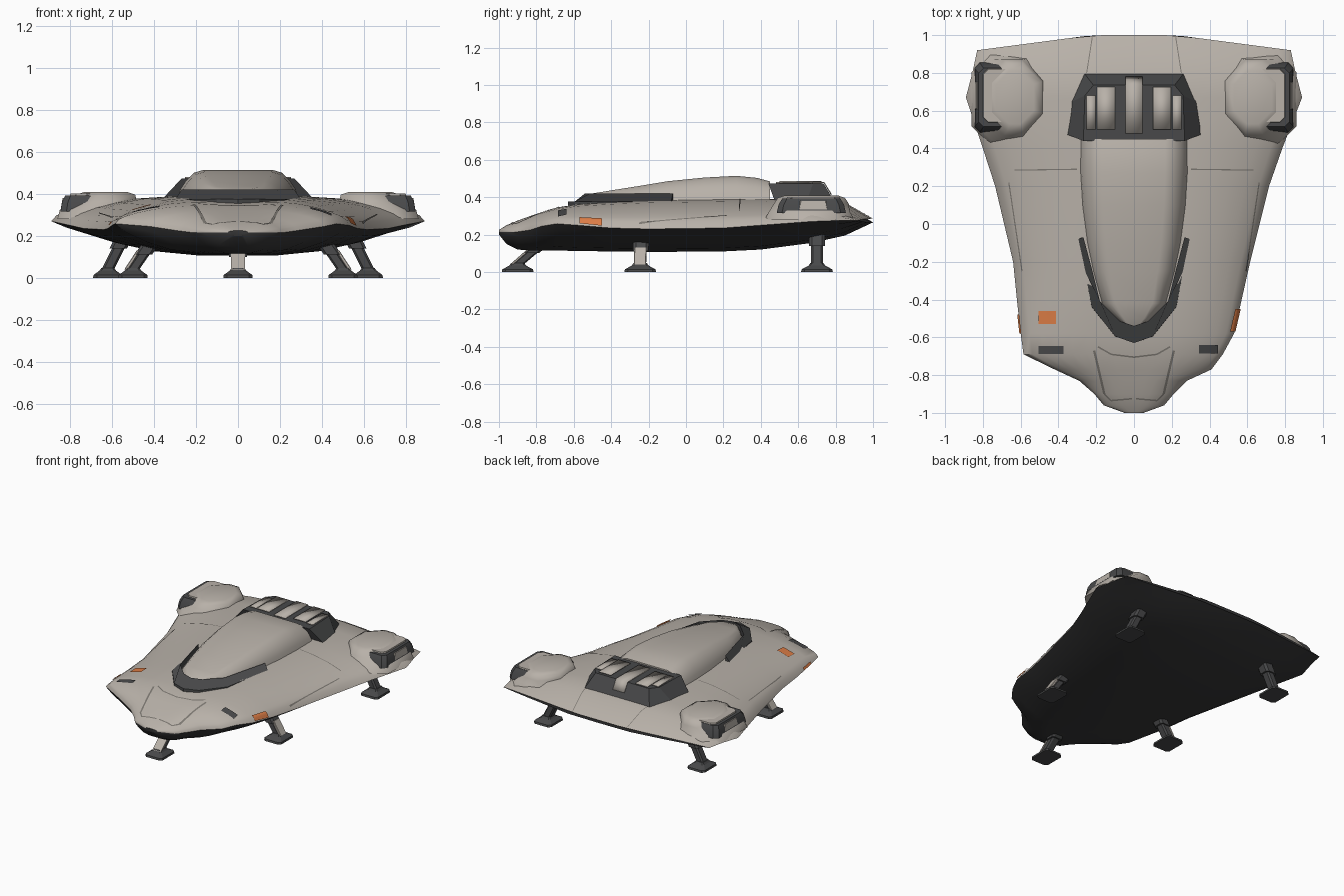
import bpy, bmesh
from mathutils import Vector

cube = bpy.data.objects.get("Cube")
if cube:
    bpy.data.objects.remove(cube, do_unlink=True)


def material(name, rgb):
    m = bpy.data.materials.new(name)
    m.use_nodes = True
    m.diffuse_color = (*rgb, 1)
    bsdf = next(n for n in m.node_tree.nodes if n.type == 'BSDF_PRINCIPLED')
    bsdf.inputs["Base Color"].default_value = (*rgb, 1)
    bsdf.inputs["Roughness"].default_value = 0.7
    return m


LIGHT = material("warm grey hull", (0.48, 0.44, 0.395))
DARK = material("charcoal underside", (0.038, 0.038, 0.039))
TRIM = material("dark grey trim", (0.065, 0.066, 0.068))
SEAM = material("panel seam", (0.2, 0.185, 0.165))
ORANGE = material("orange marker", (0.7, 0.2, 0.06))


def build(name, verts, faces, mats, rule=None, angle=0.6):
    bm = bmesh.new()
    vs = [bm.verts.new(v) for v in verts]
    for f in faces:
        bm.faces.new([vs[i] for i in f])
    bmesh.ops.recalc_face_normals(bm, faces=bm.faces)
    bm.normal_update()
    for f in bm.faces:
        f.material_index = rule(f) if rule else 0
    me = bpy.data.meshes.new(name)
    bm.to_mesh(me)
    bm.free()
    for m in mats:
        me.materials.append(m)
    me.shade_smooth()
    me.set_sharp_from_angle(angle=angle)
    ob = bpy.data.objects.new(name, me)
    bpy.context.collection.objects.link(ob)
    return ob


def loft(name, rings, mats, rule=None, angle=0.6):
    """Closed rings of equal length, bridged in order and capped."""
    n = len(rings[0])
    faces = [(r * n + i, r * n + (i + 1) % n, (r + 1) * n + (i + 1) % n, (r + 1) * n + i)
             for r in range(len(rings) - 1) for i in range(n)]
    last = (len(rings) - 1) * n
    faces += [tuple(range(n)), tuple(range(last, last + n))]
    return build(name, [p for ring in rings for p in ring], faces, mats, rule, angle)


def mix(a, b, t):
    return a + (b - a) * t


# Hull stations: y, right (-x) width, left (+x) width, rim z, deck z, belly z
STATIONS = [
    (-1, .05, .05, .215, .225, .2), (-.96, .16, .16, .215, .25, .15),
    (-.9, .21, .21, .215, .275, .12), (-.83, .29, .28, .225, .3, .115),
    (-.77, .42, .41, .245, .32, .115), (-.69, .585, .47, .258, .345, .115),
    (-.58, .6, .53, .25, .362, .112), (-.4, .62, .57, .235, .375, .11),
    (-.2, .64, .615, .23, .384, .107), (.2, .735, .715, .235, .39, .11),
    (.4, .8, .785, .25, .39, .12), (.67, .89, .89, .27, .388, .155),
    (.85, .855, .855, .275, .37, .195), (1, .83, .83, .275, .285, .265)]
DECK = [(0, 1), (.2, 1), (.4, .98), (.55, .91), (.7, .77), (.82, .6), (.92, .4), (.97, .24), (1, 0)]
BELLY = [(.92, .26), (.75, .6), (.55, .86), (.3, 1), (0, 1)]


def lookup(table, t):
    for a, b in zip(table, table[1:]):
        if t <= b[0]:
            k = (t - a[0]) / (b[0] - a[0])
            return [mix(p, q, k) for p, q in zip(a, b)]
    return list(table[-1])


def hull_point(u, y, top=True, lift=0):
    """Point on the hull at signed width fraction u and station y."""
    _, wr, wl, rim, deck, belly = lookup(STATIONS, y)
    x = u * (wl if u > 0 else wr)
    curve = DECK if top else sorted(BELLY + [(1, 0)])
    z = mix(rim, deck if top else belly, lookup(curve, abs(u))[1])
    sweep = max(0, abs(x) - .22) / .61 * max(0, y - .67) / .33
    return (x + lift * u, y - .08 * sweep, z + lift)


top_u = [-d[0] for d in reversed(DECK)] + [d[0] for d in DECK[1:]]
low_u = [b[0] for b in BELLY] + [-b[0] for b in reversed(BELLY[:-1])]
loft("hull", [[hull_point(u, s[0]) for u in top_u] + [hull_point(u, s[0], False) for u in low_u]
              for s in STATIONS], [LIGHT, DARK], lambda f: int(f.normal.z < .02))


def plate(name, mat, corners, lift=.006, n=6):
    """Thin skin draped on the deck; corners are (x, y) in loop order."""
    a, b, c, d = [Vector(p) for p in corners]
    verts = []
    for j in range(n + 1):
        for i in range(n + 1):
            p = a.lerp(b, i / n).lerp(d.lerp(c, i / n), j / n)
            width = lookup(STATIONS, p.y)[2 if p.x > 0 else 1]
            verts.append(hull_point(max(-1, min(1, p.x / width)), p.y, lift=lift))
    m = n + 1
    faces = [(j * m + i, j * m + i + 1, j * m + m + i + 1, j * m + m + i)
             for j in range(n) for i in range(n)]
    build(name, verts, faces, [mat])


def box_plate(name, mat, x0, x1, y0, y1):
    plate(name, mat, [(x0, y0), (x1, y0), (x1, y1), (x0, y1)])


def seam(name, a, b, w=.008):
    a, b = Vector(a), Vector(b)
    side = Vector((a.y - b.y, b.x - a.x)).normalized() * w / 2
    plate(name, SEAM, [a - side, b - side, b + side, a + side], .003)


# Painted markers, intake slots and deck seams
box_plate("top_marker", ORANGE, -.5, -.41, -.53, -.46)
plate("left_side_marker", ORANGE, [(.502, -.57), (.53, -.57), (.558, -.45), (.53, -.45)], .007)
plate("right_side_marker", ORANGE, [(-.59, -.58), (-.602, -.58), (-.613, -.48), (-.601, -.48)], .007)
box_plate("left_intake", TRIM, .34, .44, -.685, -.64)
box_plate("right_intake", TRIM, -.5, -.37, -.687, -.645)
for side, s in (("left", 1), ("right", -1)):
    seam(side + "_deck_seam", (s * .3, .29), (s * .63, .285), .006)
    seam(side + "_edge_seam", (s * .59, -.25), (s * .66, .22), .006)
    seam(side + "_tail_seam", (s * .25, .8), (s * .22, .99), .005)
    seam(side + "_nose_side_seam", (s * .21, -.67), (s * .155, -.9), .012)
    seam(side + "_nose_corner_seam", (s * .155, -.9), (s * .12, -.935))
    seam(side + "_nose_rear_seam", (s * .19, -.65), (s * .12, -.69))
    seam(side + "_nose_mid_seam", (s * .12, -.69), (0, -.705))
    seam(side + "_nose_front_seam", (s * .12, -.935), (s * .01, -.925))

# Canopy fairing: y, half width, crown z
CANOPY = [(-.55, .03, .4), (-.5, .09, .42), (-.42, .165, .433), (-.25, .21, .46),
          (-.1, .24, .485), (.1, .265, .505), (.27, .275, .514), (.38, .275, .503), (.45, .275, .484)]
ARCH = [(1.06, 0), (1, .45), (.9, .7), (.76, .92), (.6, 1)]
ARCH += [(-w, h) for w, h in reversed(ARCH)]
loft("canopy", [[(a * w, y, mix(.345, z, h)) for a, h in ARCH] for y, w, z in CANOPY], [LIGHT])

# Visor band wrapped around the canopy front
OUTER = [(.3, -.08), (.262, -.25), (.226, -.44), (.1, -.595), (0, -.63)]
INNER = [(.268, -.07), (.22, -.25), (.18, -.41), (.075, -.515), (0, -.54)]


def wrap(half):
    return half + [(-x, y) for x, y in reversed(half[:-1])]


loft("visor", [[(x, y, .345) for x, y in wrap(OUTER)] + [(x, y, .345) for x, y in reversed(wrap(INNER))],
               [(x * .99, y, .376) for x, y in wrap(OUTER)] + [(x, y, .42) for x, y in reversed(wrap(INNER))]],
     [TRIM], angle=.4)

# Rear engine housing with light top panels
BASE = [(.37, .48), (.345, .64), (.265, .8)]
ROOF = [(.268, .44), (.26, .68), (.215, .735)]
loft("engine_housing", [[(x, y, z) for x, y in half + [(-x, y) for x, y in reversed(half)]]
                        for half, z in ((BASE, .365), (ROOF, .474))], [TRIM], angle=.3)


def ribbon(name, x0, x1, path):
    n = len(path)
    ob = build(name, [(x, y, z) for x in (x0, x1) for y, z in path],
               [(i, i + 1, n + i + 1, n + i) for i in range(n - 1)], [LIGHT], angle=.3)
    ob.modifiers.new("thickness", 'SOLIDIFY').thickness = .006


ribbon("engine_spine", -.046, .046, [(.48, .48), (.74, .48), (.78, .415)])
for side, s in (("left", 1), ("right", -1)):
    ribbon(side + "_engine_panel", s * .1, s * .195, [(.5, .48), (.725, .48)])
    ribbon(side + "_engine_outer_panel", s * .203, s * .252, [(.5, .48), (.68, .48)])


def octagon(x, y, hx, hy, z, cut=.35):
    c = cut * min(hx, hy)
    return [(x + a, y + b, z) for a, b in (
        (hx, c - hy), (hx, hy - c), (hx - c, hy), (c - hx, hy),
        (-hx, hy - c), (-hx, c - hy), (c - hx, -hy), (hx - c, -hy))]


# Wing pods: light mound, dark outer collar, light cap
for side, s in (("left", 1), ("right", -1)):
    loft(side + "_pod", [octagon(s * .665, .66, .195, .24, .28, .5), octagon(s * .663, .66, .185, .215, .325, .5),
                         octagon(s * .64, .67, .16, .2, .365, .7), octagon(s * .63, .67, .14, .18, .396, .7),
                         octagon(s * .63, .67, .1, .14, .41, .7)], [LIGHT], angle=.9)
    loft(side + "_pod_collar", [octagon(s * .765, .67, .08, .185, .315), octagon(s * .758, .67, .08, .175, .36),
                                octagon(s * .75, .67, .072, .155, .393)], [TRIM])
    loft(side + "_pod_cap", [octagon(s * .725, .68, .082, .15, .36), octagon(s * .72, .68, .078, .14, .402)],
         [LIGHT], angle=.3)
    loft(side + "_pod_side_panel", [octagon(s * .768, .68, .075, .1, .335), octagon(s * .763, .68, .072, .09, .38)],
         [LIGHT], angle=.3)


def bar(name, a, b, hx, hy, mat):
    loft(name, [octagon(*p[:2], hx, hy, p[2]) for p in (a, b)], [mat], angle=.3)


# Landing legs: hip, strut, light outer cover, ankle and foot
def leg(name, hip, foot, cover):
    hip, foot = Vector(hip), Vector(foot)
    out = foot - hip
    out.z = 0
    out.normalize()
    ankle = foot + Vector((0, 0, .04))
    knee = hip.lerp(ankle, .45)
    bar(name + "_hip", hip, knee, .042, .042, TRIM)
    bar(name + "_strut", knee, ankle, .03, .032, TRIM)
    if cover:
        push = out * .036
        bar(name + "_cover", hip.lerp(ankle, .3) + push, ankle + push * .9,
            mix(.034, .009, abs(out.x)), mix(.034, .009, abs(out.y)), LIGHT)
    loft(name + "_foot", [octagon(foot.x, foot.y, hx, hy, z, .25) for hx, hy, z in (
        (.07, .085, 0), (.068, .082, .014), (.04, .045, .034), (.03, .035, .048))], [TRIM], angle=.3)


leg("front_leg", (0, -.77, .15), (0, -.9, 0), True)
for side, s in (("left", 1), ("right", -1)):
    leg(side + "_middle_leg", (s * .41, -.24, .17), (s * .5, -.245, 0), True)
    leg(side + "_rear_leg", (s * .53, .7, .22), (s * .62, .7, 0), False)
